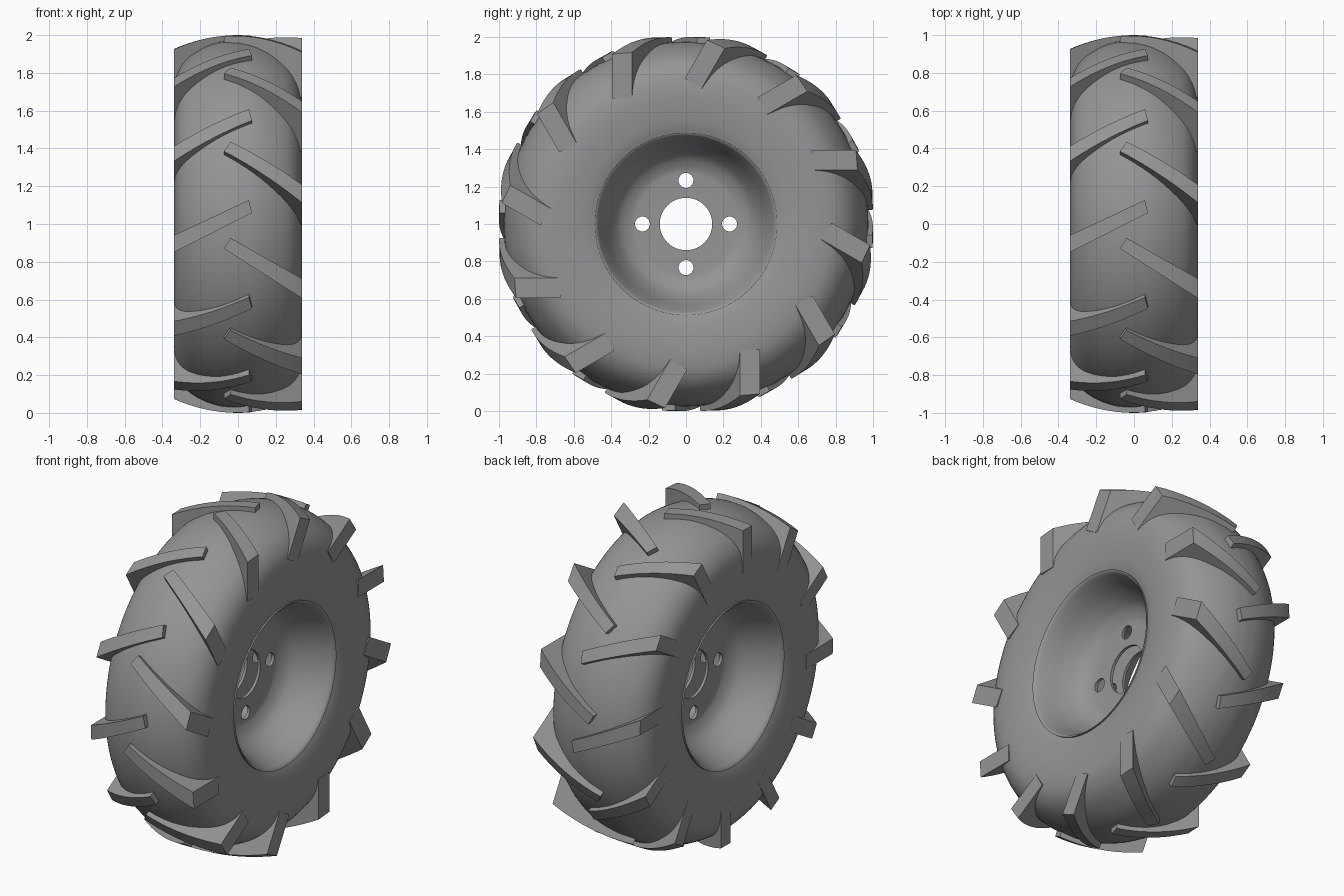
import bpy, bmesh
from math import radians, pi, cos, sin
from mathutils import Matrix, Vector

if "Cube" in bpy.data.objects:
    bpy.data.objects.remove(bpy.data.objects["Cube"])

SEG = 96
CENTRE = Vector((0, 0, 1))

# dark grey used by every part
grey = bpy.data.materials.new("dark_grey")
grey.diffuse_color = (0.3, 0.3, 0.3, 1)
grey.use_nodes = True
grey.node_tree.nodes["Principled BSDF"].inputs["Base Color"].default_value = grey.diffuse_color


def spline(pts, n=4):
    # Catmull-Rom curve through 2D profile points
    p = [Vector(q) for q in pts]
    p = [2 * p[0] - p[1]] + p + [2 * p[-1] - p[-2]]
    out = []
    for i in range(1, len(p) - 2):
        a, b, c, d = p[i - 1:i + 3]
        for k in range(n):
            t = k / n
            out.append(0.5 * (2 * b + (c - a) * t + (2 * a - 5 * b + 4 * c - d) * t * t
                              + (3 * b - a - 3 * c + d) * t ** 3))
    return out + [p[-2]]


def add_object(name, bm):
    bmesh.ops.recalc_face_normals(bm, faces=bm.faces)
    me = bpy.data.meshes.new(name)
    bm.to_mesh(me)
    bm.free()
    me.materials.append(grey)
    ob = bpy.data.objects.new(name, me)
    bpy.context.collection.objects.link(ob)
    return ob


def activate(ob):
    bpy.ops.object.select_all(action='DESELECT')
    ob.select_set(True)
    bpy.context.view_layer.objects.active = ob


def lathe(name, half):
    # mirror an (r, x) half profile and spin it into a closed ring about the x axis
    prof = [(r, x) for r, x in half]
    prof += [(r, -x) for r, x in reversed(prof) if x > 1e-6]
    bm = bmesh.new()
    rings = []
    for i in range(SEG):
        a = 2 * pi * i / SEG
        rings.append([bm.verts.new((x, r * cos(a), 1 + r * sin(a))) for r, x in prof])
    n = len(prof)
    for i in range(SEG):
        A, B = rings[i], rings[(i + 1) % SEG]
        for j in range(n):
            k = (j + 1) % n
            bm.faces.new((A[j], A[k], B[k], B[j]))
    return add_object(name, bm)


def smooth(ob):
    activate(ob)
    bpy.ops.object.shade_smooth_by_angle(angle=radians(35))


# tyre carcass: bead, sidewall, shoulder, crown
tyre = lathe("tyre", spline([(0.48, 0.308), (0.54, 0.326), (0.64, 0.338), (0.735, 0.337),
                             (0.815, 0.318), (0.883, 0.267), (0.936, 0.18), (0.966, 0.09),
                             (0.975, 0.0)]))
smooth(tyre)

# rim: dished on both sides, thin hub plates with a cavity between and a centre bore
dish = list(reversed(spline(
    [(0.488, 0.32), (0.472, 0.306), (0.445, 0.25), (0.41, 0.17), (0.36, 0.095),
     (0.30, 0.059), (0.26, 0.052)])))
rim = lathe("rim", [(0.29, 0.0), (0.285, 0.035), (0.14, 0.035), (0.14, 0.052)] + dish)

# bolt holes through the hub plates
bm = bmesh.new()
for k in range(4):
    a = k * pi / 2
    m = Matrix.Translation(CENTRE + Vector((0, 0.233 * cos(a), 0.233 * sin(a))))
    bmesh.ops.create_cone(bm, cap_ends=True, segments=32, radius1=0.04, radius2=0.04,
                          depth=0.4, matrix=m @ Matrix.Rotation(pi / 2, 4, 'Y'))
cutter = add_object("bolt_hole_cutter", bm)
cutter.hide_render = True
mod = rim.modifiers.new("bolt_holes", 'BOOLEAN')
mod.operation = 'DIFFERENCE'
mod.solver = 'EXACT'
mod.object = cutter
activate(rim)
bpy.ops.object.modifier_apply(modifier=mod.name)
bpy.data.objects.remove(cutter)
smooth(rim)


def lugs(name, upper, lower, count=12, steps=10, base=0.67):
    # straight bars between two (x, offset) rails, arched on top, repeated round the wheel
    bm = bmesh.new()
    for k in range(count):
        rot = Matrix.Rotation(2 * pi * k / count, 3, 'X')
        sections = []
        for i in range(steps + 1):
            t = i / steps
            ring = []
            for rail, top in ((upper, 1), (upper, 0), (lower, 0), (lower, 1)):
                x, z = Vector(rail[0]).lerp(Vector(rail[1]), t)
                h = 1.0 - 0.073 * (x / 0.34) ** 2 - 0.12 * z * z if top else base
                ring.append(bm.verts.new(rot @ Vector((x, -h, z)) + CENTRE))
            sections.append(ring)
        for A, B in zip(sections, sections[1:]):
            for j in range(4):
                bm.faces.new((A[j], A[(j + 1) % 4], B[(j + 1) % 4], B[j]))
        bm.faces.new(sections[0])
        bm.faces.new(sections[-1])
    smooth(add_object(name, bm))


# tread lugs, one staggered set per side
lugs("right_lugs", ((-0.04, -0.074), (0.34, -0.29)), ((-0.074, -0.13), (0.34, -0.395)))
lugs("left_lugs", ((0.058, 0.127), (-0.34, -0.06)), ((0.074, 0.058), (-0.34, -0.15)))
